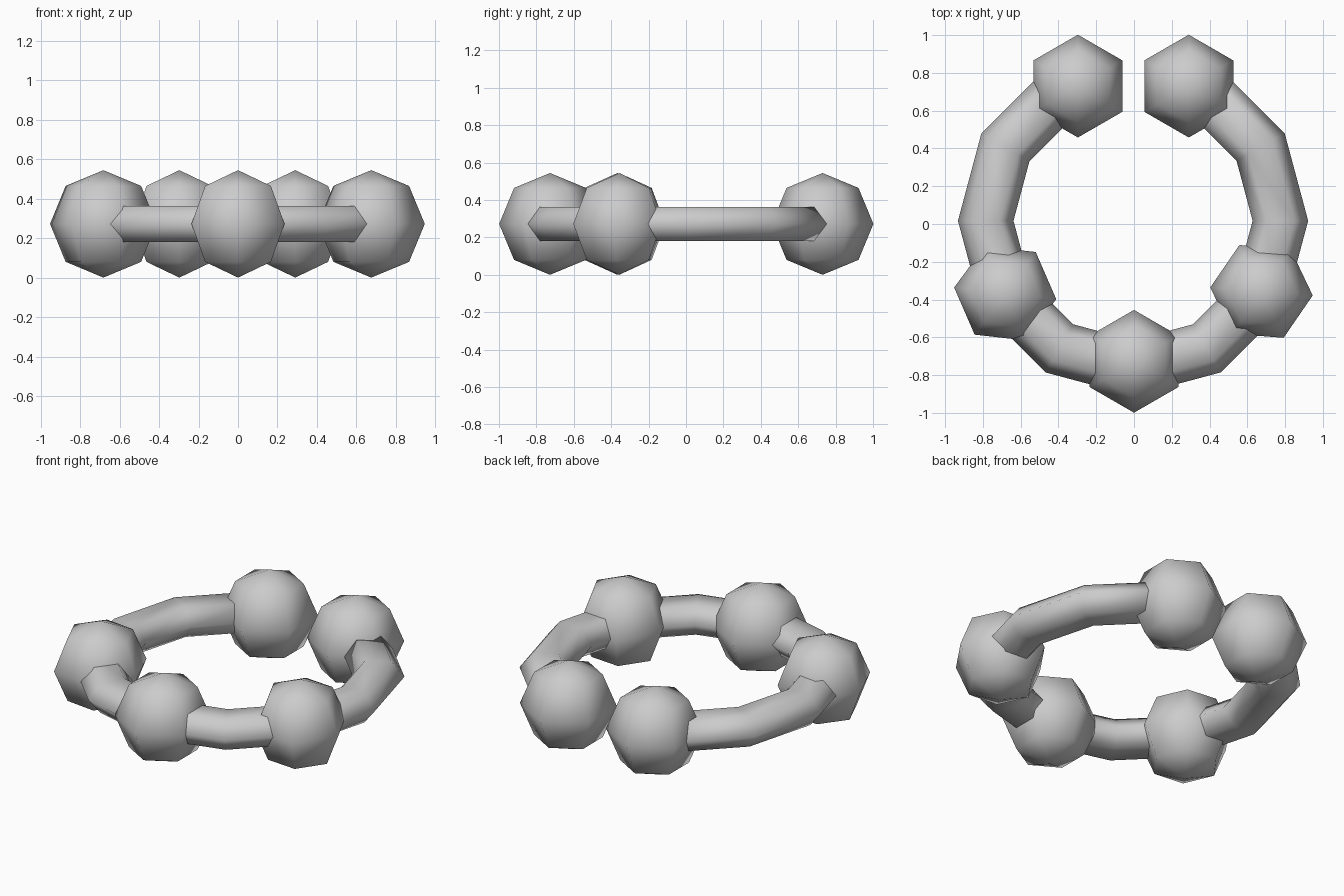
import bpy, bmesh
from math import sin, cos, pi, radians

if "Cube" in bpy.data.objects:
    bpy.data.objects.remove(bpy.data.objects["Cube"])

Z = 0.272          # height of the ring plane
R = 0.272          # bead radius


def finish(name, bm):
    bmesh.ops.recalc_face_normals(bm, faces=bm.faces)
    me = bpy.data.meshes.new(name)
    bm.to_mesh(me)
    bm.free()
    for p in me.polygons:
        p.use_smooth = True
    ob = bpy.data.objects.new(name, me)
    bpy.context.collection.objects.link(ob)
    return ob


# Low-poly bead: 6 sides, 4 rings, first corner pointing at the given angle
def bead(name, x, y, angle):
    bm = bmesh.new()
    rings = []
    for lat in (-pi / 4, 0, pi / 4):
        rings.append([bm.verts.new((R * cos(lat) * cos(angle + i * pi / 3),
                                    R * cos(lat) * sin(angle + i * pi / 3),
                                    R * sin(lat))) for i in range(6)])
    bottom, top = bm.verts.new((0, 0, -R)), bm.verts.new((0, 0, R))
    for i in range(6):
        j = (i + 1) % 6
        bm.faces.new((bottom, rings[0][j], rings[0][i]))
        bm.faces.new((top, rings[2][i], rings[2][j]))
        for a, b in zip(rings, rings[1:]):
            bm.faces.new((a[i], a[j], b[j], b[i]))
    finish(name, bm).location = (x, y, Z)


bead("front_bead", 0, -0.727, radians(90))
bead("left_bead", -0.682, -0.367, radians(-6.5))
bead("right_bead", 0.675, -0.357, radians(-4.5))
bead("back_left_bead", -0.297, 0.73, radians(90))
bead("back_right_bead", 0.29, 0.73, radians(90))

# Open ring band: flattened hexagonal section, twelve-sided sweep with a gap at the back
bm = bmesh.new()
loops = []
for k in range(11):
    a = radians(120 + 30 * k)
    loop = []
    for i in range(6):
        t = i * pi / 3
        r = 0.78 + 0.147 * cos(t)
        loop.append(bm.verts.new((r * cos(a), r * sin(a), 0.105 * sin(t))))
    loops.append(loop)
for a, b in zip(loops, loops[1:]):
    for i in range(6):
        j = (i + 1) % 6
        bm.faces.new((a[i], a[j], b[j], b[i]))
bm.faces.new(loops[0])
bm.faces.new(loops[-1])
finish("ring_band", bm).location = (-0.005, 0.017, Z)
